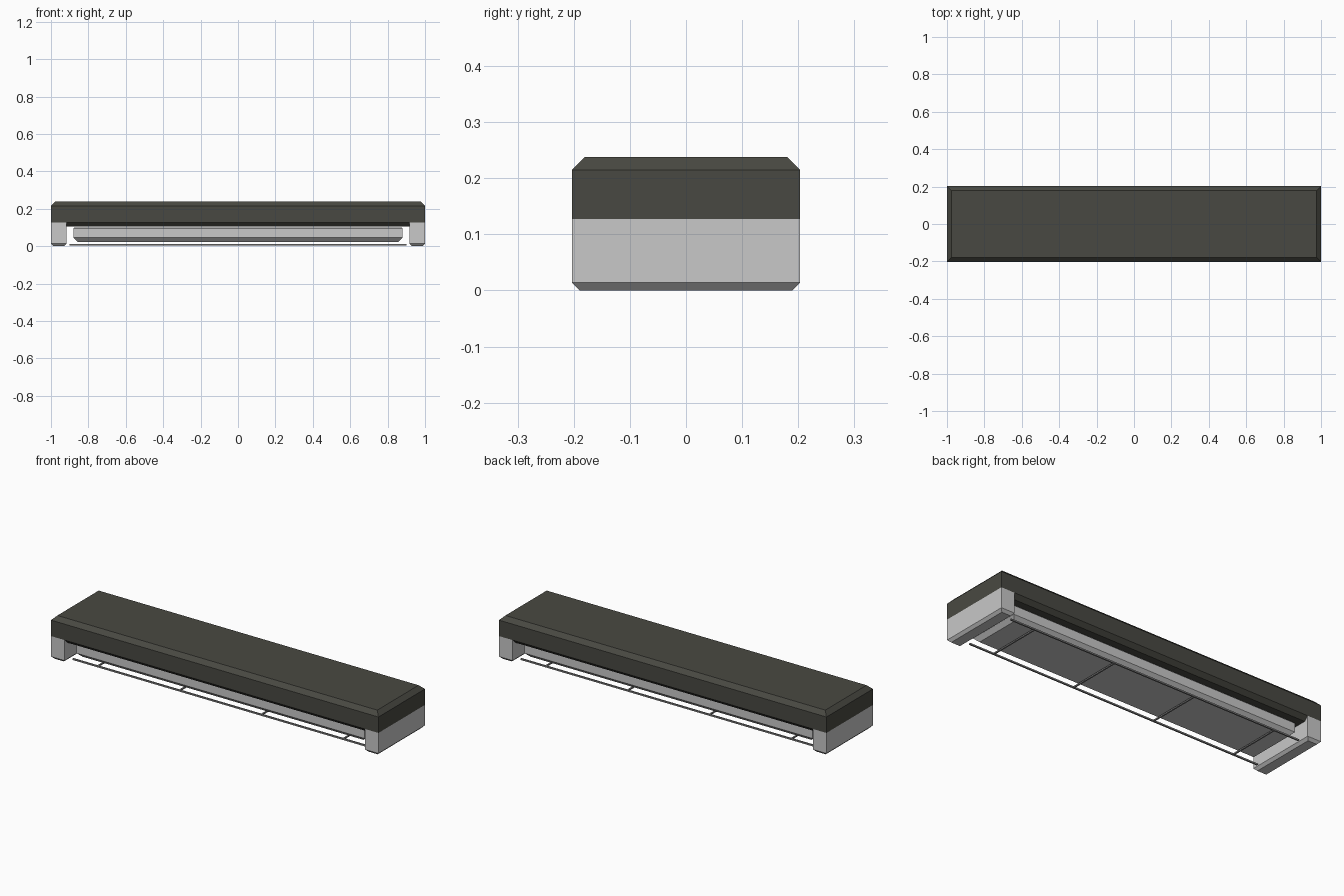
import bpy, bmesh

if "Cube" in bpy.data.objects:
    bpy.data.objects.remove(bpy.data.objects["Cube"])


def material(name, rgb):
    m = bpy.data.materials.new(name)
    m.diffuse_color = (*rgb, 1)
    m.use_nodes = True
    m.node_tree.nodes["Principled BSDF"].inputs["Base Color"].default_value = m.diffuse_color
    return m


DARK = material("dark olive grey", (0.066, 0.066, 0.054))
LIGHT = material("light grey", (0.58, 0.58, 0.58))
WIRE = material("wire grey", (0.25, 0.25, 0.25))


def block(name, mat, cx, cy, hx, hy, z0, z1, top=0, bottom=0):
    """Box built from stacked rectangles, chamfered on its top and bottom rims."""
    levels = [(z0, bottom)]
    if bottom:
        levels.append((z0 + bottom, 0))
    if top:
        levels.append((z1 - top, 0))
    levels.append((z1, top))
    bm = bmesh.new()
    rings = []
    for z, inset in levels:
        rings.append([bm.verts.new((cx + sx * (hx - inset), cy + sy * (hy - inset), z))
                      for sx, sy in ((-1, -1), (1, -1), (1, 1), (-1, 1))])
    for a, b in zip(rings, rings[1:]):
        for i in range(4):
            j = (i + 1) % 4
            bm.faces.new((a[i], a[j], b[j], b[i]))
    bm.faces.new(rings[0][::-1])
    bm.faces.new(rings[-1])
    bmesh.ops.recalc_face_normals(bm, faces=bm.faces)
    me = bpy.data.meshes.new(name)
    bm.to_mesh(me)
    bm.free()
    me.materials.append(mat)
    ob = bpy.data.objects.new(name, me)
    bpy.context.collection.objects.link(ob)
    return ob


# Dark chamfered cover
block("top_cover", DARK, 0, 0, 1.0, 0.203, 0.105, 0.238, top=0.023, bottom=0.022)

# Light panel hanging below the cover
block("under_panel", LIGHT, 0, 0, 0.88, 0.152, 0.023, 0.1, top=0.006, bottom=0.022)

# End supports
for side, s in (("left", -1), ("right", 1)):
    block(side + "_end_support", LIGHT, s * 0.9585, 0, 0.0415, 0.203, 0, 0.127, bottom=0.014)

# Wire guard: two long rods and four cross rods
for side, s in (("front", -1), ("back", 1)):
    block(side + "_long_rod", WIRE, 0, s * 0.153, 0.9, 0.004, 0.004, 0.012)
for i, x in enumerate((-0.75, -0.25, 0.25, 0.75)):
    block(f"cross_rod_{i + 1}", WIRE, x, 0, 0.004, 0.153, 0.0045, 0.0115)
